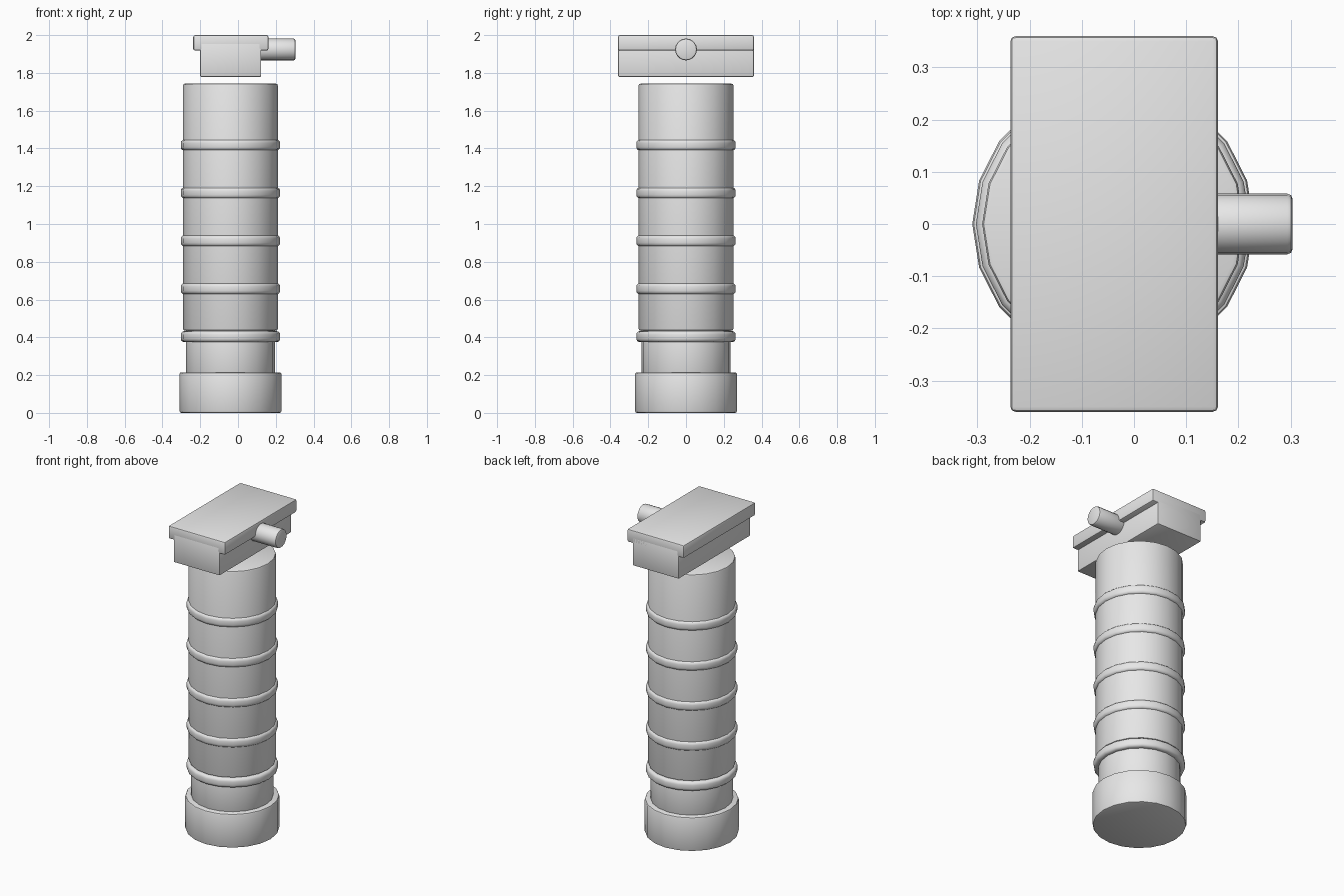
import bpy, bmesh, math
from mathutils import Matrix, Vector

if "Cube" in bpy.data.objects:
    bpy.data.objects.remove(bpy.data.objects["Cube"])

AXIS_X = -0.04   # grip axis
SIDES = 20

grey = bpy.data.materials.new("plain grey")
grey.diffuse_color = (0.8, 0.8, 0.8, 1)
grey.use_nodes = True
grey.node_tree.nodes["Principled BSDF"].inputs["Base Color"].default_value = grey.diffuse_color


def finish(bm, name, bevel, segments):
    """Round the sharp edges, then make a smooth shaded object."""
    bm.normal_update()
    sharp = [e for e in bm.edges if e.calc_face_angle(0) > math.radians(40)]
    bmesh.ops.bevel(bm, geom=sharp, offset=bevel, segments=segments,
                    profile=0.5, affect='EDGES', clamp_overlap=True)
    mesh = bpy.data.meshes.new(name)
    bm.to_mesh(mesh)
    bm.free()
    mesh.materials.append(grey)
    obj = bpy.data.objects.new(name, mesh)
    bpy.context.collection.objects.link(obj)
    bpy.ops.object.select_all(action='DESELECT')
    obj.select_set(True)
    bpy.context.view_layer.objects.active = obj
    bpy.ops.object.shade_smooth_by_angle(angle=math.radians(35))
    return obj


def cylinder(name, radius, start, end, bevel, segments=2, sides=SIDES):
    """Cylinder between two points, with a corner on the x axis when upright."""
    start, end = Vector(start), Vector(end)
    axis = end - start
    turn = axis.to_track_quat('Z', 'Y').to_matrix().to_4x4()
    if axis.z > 0:
        turn = Matrix.Identity(4)
    ring = [(radius * math.cos(math.tau * i / sides),
             radius * math.sin(math.tau * i / sides)) for i in range(sides)]
    bm = bmesh.new()
    low = [bm.verts.new((x, y, 0)) for x, y in ring]
    high = [bm.verts.new((x, y, axis.length)) for x, y in ring]
    bm.faces.new(low[::-1])
    bm.faces.new(high)
    for i in range(sides):
        j = (i + 1) % sides
        bm.faces.new((low[i], low[j], high[j], high[i]))
    bm.transform(Matrix.Translation(start) @ turn)
    return finish(bm, name, bevel, segments)


def upright(name, radius, z0, z1, bevel, segments=2):
    return cylinder(name, radius, (AXIS_X, 0, z0), (AXIS_X, 0, z1), bevel, segments)


def box(name, x0, x1, y0, y1, z0, z1, bevel):
    bm = bmesh.new()
    bmesh.ops.create_cube(bm, size=1)
    centre = Vector(((x0 + x1) / 2, (y0 + y1) / 2, (z0 + z1) / 2))
    bm.transform(Matrix.Translation(centre)
                 @ Matrix.Diagonal((x1 - x0, y1 - y0, z1 - z0, 1)))
    return finish(bm, name, bevel, 2)


# Grip: end cap, narrow neck and main handle
upright("end_cap", 0.27, 0.0, 0.215, 0.01)
upright("neck", 0.236, 0.19, 0.46, 0.005)
upright("handle", 0.251, 0.435, 1.743, 0.01)

# Evenly spaced finger rings
for i in range(5):
    z = 0.404 + i * 0.2535
    upright(f"grip_ring_{i + 1}", 0.263, z - 0.029, z + 0.029, 0.018, 3)

# Mount: block, wider cover plate and side knob
box("mount_block", -0.201, 0.123, -0.36, 0.36, 1.778, 1.96, 0.008)
box("mount_plate", -0.237, 0.161, -0.36, 0.36, 1.918, 2.0, 0.01)
cylinder("side_knob", 0.058, (0.1, 0, 1.924), (0.304, 0, 1.924), 0.01)
